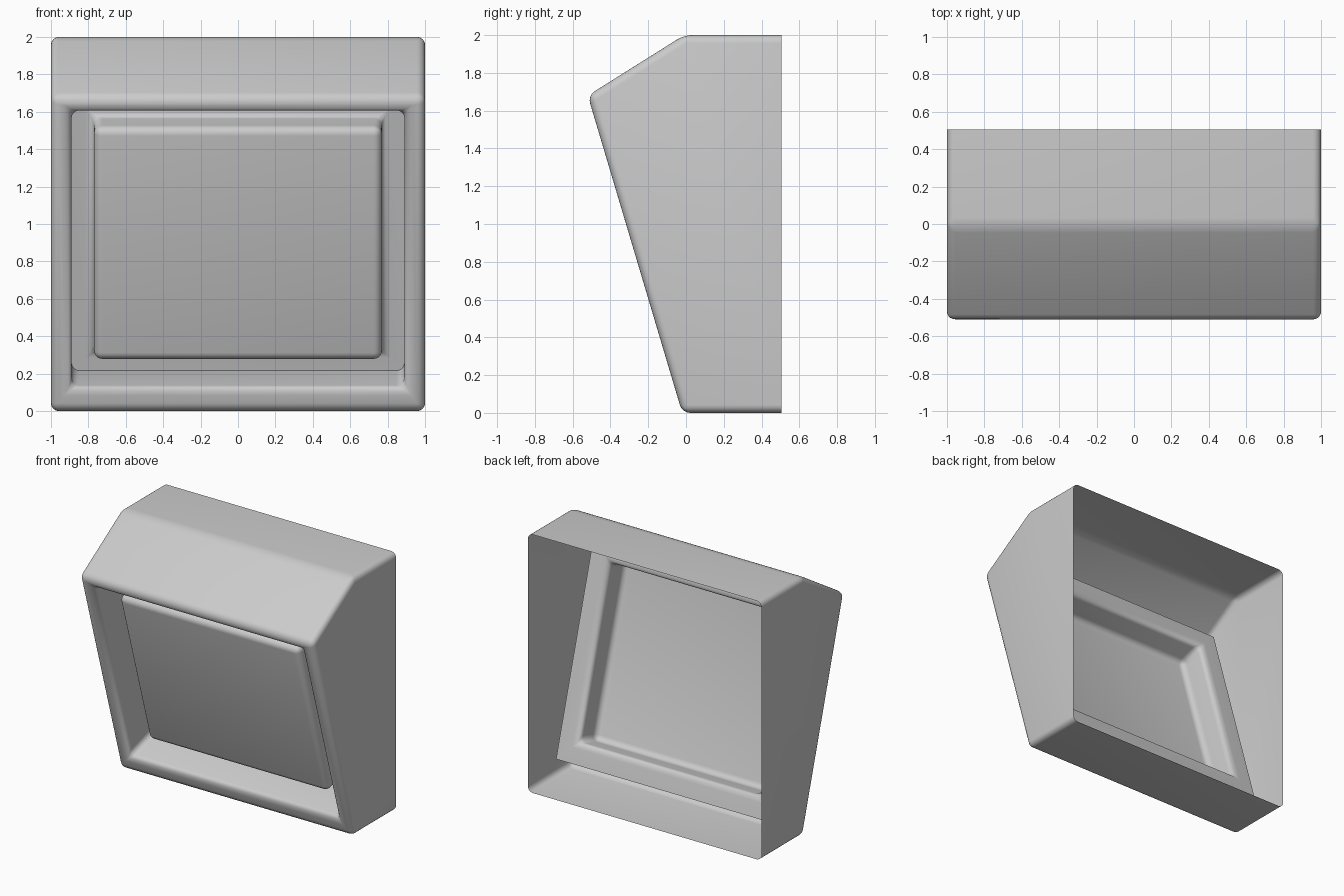
import bpy, bmesh, math
from mathutils import Vector

if "Cube" in bpy.data.objects:
    bpy.data.objects.remove(bpy.data.objects["Cube"])

BACK = 0.505
LOW, APEX = Vector((0, -0.02, 0)), Vector((0, -0.52, 1.68))   # tilted front line
UP = (APEX - LOW).normalized()
IN = Vector((0, UP.z, -UP.y))                                # into the housing
LEN = (APEX - LOW).length


def rect(bm, half, s0, s1, depth):
    """Four verts of a rectangle parallel to the tilted front."""
    return [bm.verts.new(Vector((x, 0, 0)) + LOW + UP * s + IN * depth)
            for x, s in ((-half, s0), (half, s0), (half, s1), (-half, s1))]


def bridge(bm, a, b):
    for i in range(4):
        j = (i + 1) % 4
        bm.faces.new((a[i], a[j], b[j], b[i]))


def finish(bm, name, width):
    """Round every real fold, leave open borders sharp."""
    bmesh.ops.recalc_face_normals(bm, faces=bm.faces)
    folds = [e for e in bm.edges if len(e.link_faces) == 2
             and e.calc_face_angle() > math.radians(15)]
    bmesh.ops.bevel(bm, geom=folds, offset=width, segments=5, profile=0.5,
                    affect='EDGES', clamp_overlap=True)
    me = bpy.data.meshes.new(name)
    bm.to_mesh(me)
    bm.free()
    ob = bpy.data.objects.new(name, me)
    bpy.context.collection.objects.link(ob)
    bpy.ops.object.select_all(action='DESELECT')
    ob.select_set(True)
    bpy.context.view_layer.objects.active = ob
    bpy.ops.object.shade_smooth_by_angle(angle=math.radians(35))
    return ob


# Housing: open-backed shell with a recessed front opening
bm = bmesh.new()
front = rect(bm, 1, 0, LEN, 0)
profile = [(BACK, 0), None, None, (-0.01, 2), (BACK, 2)]
left, right = [], []
for i, p in enumerate(profile):
    if p is None:
        left.append(front[0 if i == 1 else 3])
        right.append(front[1 if i == 1 else 2])
    else:
        left.append(bm.verts.new((-1, *p)))
        right.append(bm.verts.new((1, *p)))
bm.faces.new(left)
bm.faces.new(right[::-1])
for i in (0, 2, 3):
    bm.faces.new((left[i], right[i], right[i + 1], left[i + 1]))
opening = rect(bm, 0.89, 0.13, 1.665, 0)
bridge(bm, front, opening)
bridge(bm, opening, rect(bm, 0.89, 0.13, 1.665, 0.32))
finish(bm, "housing", 0.043)

# Screen panel: flat flange with a raised, hollow-backed screen
bm = bmesh.new()
flange = rect(bm, 0.93, 0.09, 1.71, 0.32)
base = rect(bm, 0.77, 0.25, 1.55, 0.32)
face = rect(bm, 0.77, 0.25, 1.55, 0.10)
bridge(bm, flange, base)
bridge(bm, base, face)
bm.faces.new(face)
finish(bm, "screen_panel", 0.045)
